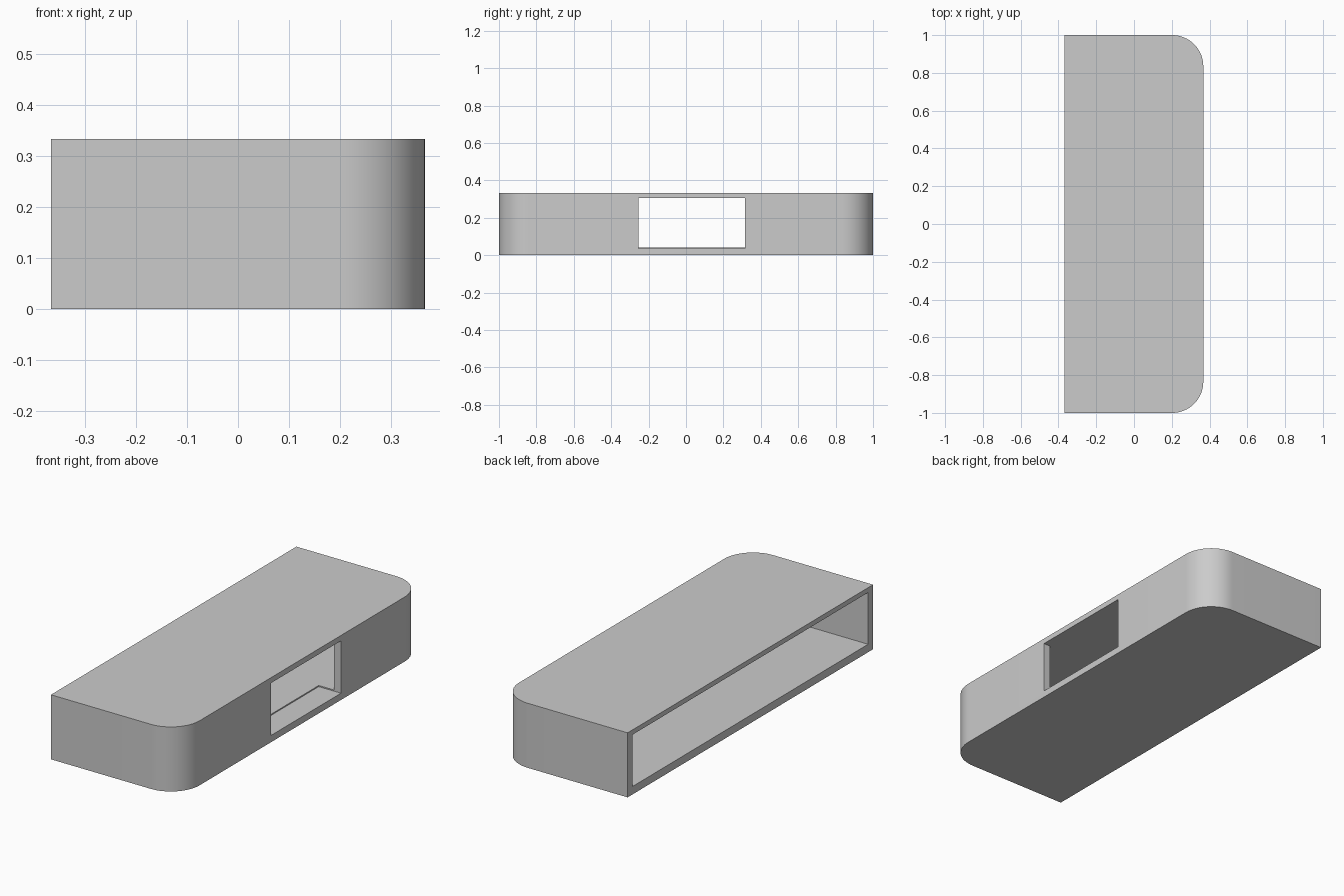
import bpy, bmesh, math

if "Cube" in bpy.data.objects:
    bpy.data.objects.remove(bpy.data.objects["Cube"], do_unlink=True)

HALF_X, HALF_Y, HEIGHT = 0.367, 1.0, 0.333
WALL, RADIUS, STEPS = 0.04, 0.165, 16

grey = bpy.data.materials.new("plain grey")
grey.use_nodes = True
colour = (0.6, 0.6, 0.6, 1)
grey.diffuse_color = colour
grey.node_tree.nodes["Principled BSDF"].inputs["Base Color"].default_value = colour


def slab(name, x0, x1, y0, y1, z0, z1, radius=0):
    """Upright block whose two +x corners are rounded."""
    points = [(x0, y1), (x0, y0)]
    for side, start in ((-1, -90), (1, 0)):
        cy = y0 + radius if side < 0 else y1 - radius
        for i in range(STEPS + 1 if radius else 1):
            a = math.radians(start + 90 * i / STEPS)
            points.append((x1 - radius + radius * math.cos(a), cy + radius * math.sin(a)))
    bm = bmesh.new()
    base = bm.faces.new([bm.verts.new((x, y, z0)) for x, y in points])
    top = bmesh.ops.extrude_face_region(bm, geom=[base])["geom"]
    bmesh.ops.translate(bm, vec=(0, 0, z1 - z0),
                        verts=[v for v in top if isinstance(v, bmesh.types.BMVert)])
    bmesh.ops.recalc_face_normals(bm, faces=bm.faces)
    mesh = bpy.data.meshes.new(name)
    bm.to_mesh(mesh)
    bm.free()
    mesh.materials.append(grey)
    obj = bpy.data.objects.new(name, mesh)
    bpy.context.scene.collection.objects.link(obj)
    return obj


# Outer shell with two rounded corners
shell = slab("shell", -HALF_X, HALF_X, -HALF_Y, HALF_Y, 0, HEIGHT, RADIUS)

# Hollow open at -x, and the window that dips slightly into the floor
cavity = slab("cavity_cutter", -HALF_X - 0.1, HALF_X - WALL, WALL - HALF_Y, HALF_Y - WALL,
              0.041, 0.308, RADIUS - WALL)
window = slab("window_cutter", HALF_X - 0.127, HALF_X + 0.1, -0.255, 0.315, 0.035, 0.305)

bpy.context.view_layer.objects.active = shell
for cutter in (cavity, window):
    cutter.hide_render = True
    cut = shell.modifiers.new(cutter.name, "BOOLEAN")
    cut.operation, cut.solver, cut.object = "DIFFERENCE", "EXACT", cutter
    bpy.ops.object.modifier_apply(modifier=cut.name)
    bpy.data.objects.remove(cutter, do_unlink=True)

# Smooth the rounded corners, keep the edges sharp
bpy.ops.object.select_all(action="DESELECT")
shell.select_set(True)
bpy.ops.object.shade_smooth_by_angle(angle=math.radians(30))
